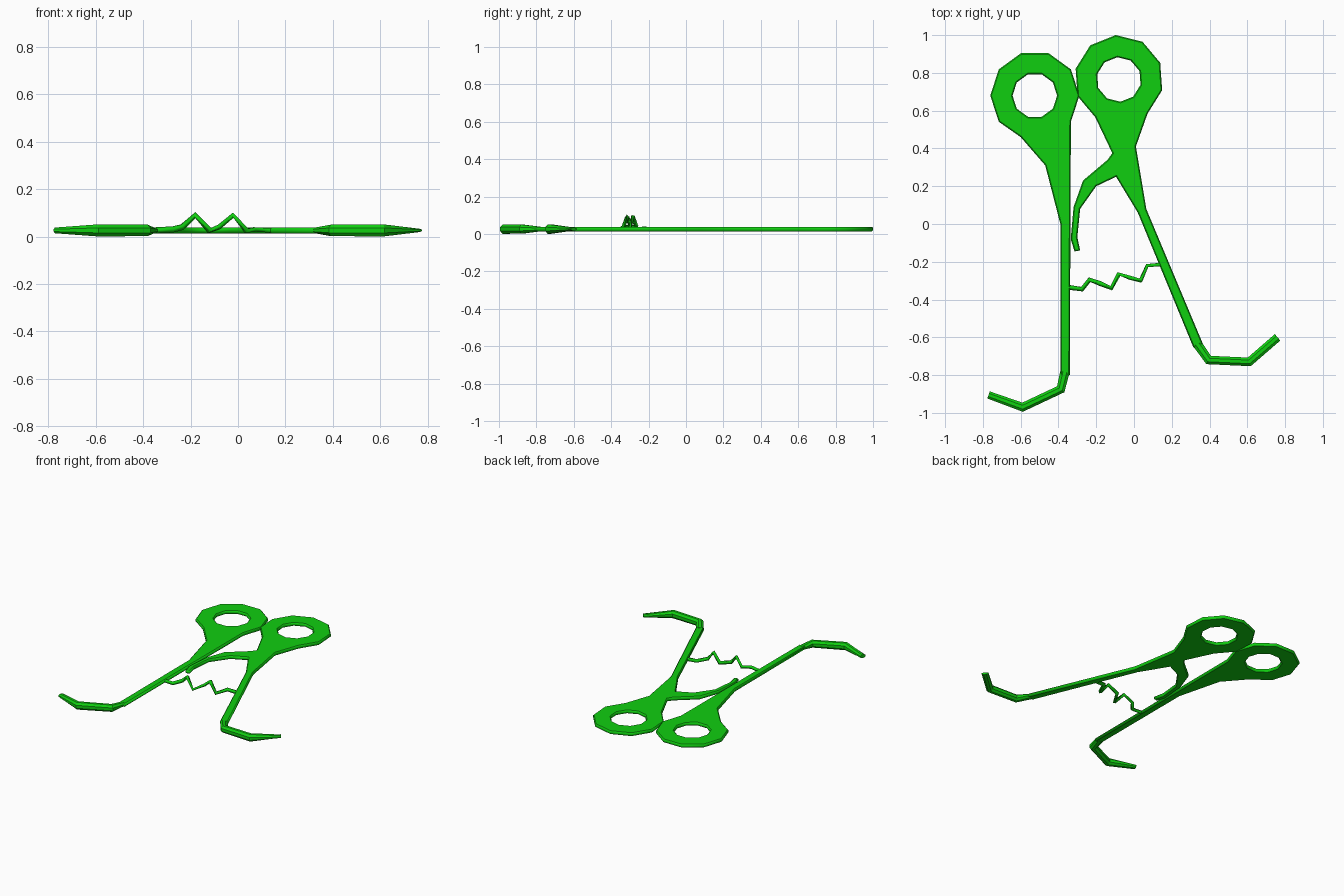
import bpy, bmesh, math
from mathutils import Vector

cube = bpy.data.objects.get("Cube")
if cube:
    bpy.data.objects.remove(cube, do_unlink=True)

green = bpy.data.materials.new("bright_green")
green.use_nodes = True
COLOUR = (0.005, 0.62, 0.005, 1)
green.diffuse_color = COLOUR
green.node_tree.nodes["Principled BSDF"].inputs["Base Color"].default_value = COLOUR
MID = 0.026  # height of the central plane


def add_mesh(name, mesh):
    obj = bpy.data.objects.new(name, mesh)
    bpy.context.collection.objects.link(obj)
    mesh.materials.clear()
    mesh.materials.append(green)
    return obj


def curve_to_part(name, curve):
    temp = bpy.data.objects.new(name + "_curve", curve)
    bpy.context.collection.objects.link(temp)
    bpy.context.view_layer.update()
    graph = bpy.context.evaluated_depsgraph_get()
    mesh = bpy.data.meshes.new_from_object(temp.evaluated_get(graph))
    bpy.data.objects.remove(temp, do_unlink=True)
    return add_mesh(name, mesh)


def add_spline(curve, points, cyclic):
    spline = curve.splines.new('POLY')
    spline.points.add(len(points) - 1)
    for p, co in zip(spline.points, points):
        p.co = (co[0], co[1], co[2] if len(co) > 2 else 0, 1)
    spline.use_cyclic_u = cyclic


def arc(centre, radius, start, count):
    angles = [math.radians(start + 36 * i) for i in range(count)]
    return [(centre[0] + radius * math.cos(a), centre[1] + radius * math.sin(a))
            for a in angles]


def blade(name, centre, start, count, shaft):
    # Flat chamfered plate: finger ring, shaft outline and finger hole
    curve = bpy.data.curves.new(name, 'CURVE')
    curve.dimensions = '2D'
    curve.fill_mode = 'BOTH'
    curve.bevel_depth = 0.006
    curve.bevel_resolution = 0
    curve.offset = -0.006
    curve.extrude = 0.006
    add_spline(curve, arc(centre, 0.236, start, count) + shaft, True)
    add_spline(curve, arc(centre, 0.118, start, 10), True)
    curve_to_part(name, curve).location.z = MID


def hook(name, path):
    # Mitred eight-sided bar; each station is x, y, width, height
    bm = bmesh.new()
    pts = [Vector(p[:2]) for p in path]
    rings = []
    for i, (x, y, w, h) in enumerate(path):
        before = (pts[i] - pts[max(i - 1, 0)]).normalized()
        after = (pts[min(i + 1, len(pts) - 1)] - pts[i]).normalized()
        t = (before + after).normalized()
        w /= max(t.dot(after if after.length else before), 0.5)
        ring = []
        for k in range(8):
            a = math.radians(22.5 + 45 * k)
            across = math.cos(a) * w * 0.54
            ring.append(bm.verts.new((x - t.y * across, y + t.x * across,
                                      MID + math.sin(a) * h * 0.54)))
        rings.append(ring)
    for a, b in zip(rings, rings[1:]):
        for k in range(8):
            n = (k + 1) % 8
            bm.faces.new((a[k], a[n], b[n], b[k]))
    bm.faces.new(rings[0])
    bm.faces.new(rings[-1])
    bmesh.ops.recalc_face_normals(bm, faces=bm.faces)
    mesh = bpy.data.meshes.new(name)
    bm.to_mesh(mesh)
    bm.free()
    add_mesh(name, mesh)


# Straight handle with its shaft
blade("right_handle", (-.525, .68), -36, 8,
      [(-.6, .46), (-.47, .31), (-.39, 0), (-.39, -.8), (-.34, -.8)])

# Slanted handle with its shaft and curved side prong
blade("left_handle", (-.08, .765), -50, 9,
      [(-.115, .375), (-.14, .34), (-.27, .23), (-.32, .09), (-.335, -.08),
       (-.315, -.145), (-.285, -.14), (-.3, -.07), (-.285, .08), (-.2, .2),
       (-.095, .25), (.02, .06), (.315, -.655), (.365, -.635),
       (.065, .08), (.01, .41)])

# Bent hooks at the tips
hook("right_hook", [(-.365, -.78, .05, .025), (-.388, -.875, .045, .048),
                    (-.59, -.97, .045, .051), (-.77, -.905, .04, .024)])
hook("left_hook", [(.335, -.635, .05, .025), (.395, -.72, .045, .048),
                   (.61, -.73, .045, .051), (.76, -.6, .045, .014)])

# Zigzag spring between the shafts
spring = bpy.data.curves.new("spring", 'CURVE')
spring.dimensions = '3D'
spring.bevel_depth = 0.013
spring.bevel_resolution = 0
spring.use_fill_caps = True
add_spline(spring, [(-.35, -.335, MID), (-.275, -.345, .03), (-.235, -.295, .04),
                    (-.18, -.315, .09), (-.12, -.34, .025), (-.08, -.265, .04),
                    (-.02, -.285, .09), (.035, -.3, .025), (.07, -.22, .03),
                    (.14, -.215, MID)], False)
curve_to_part("spring", spring)
